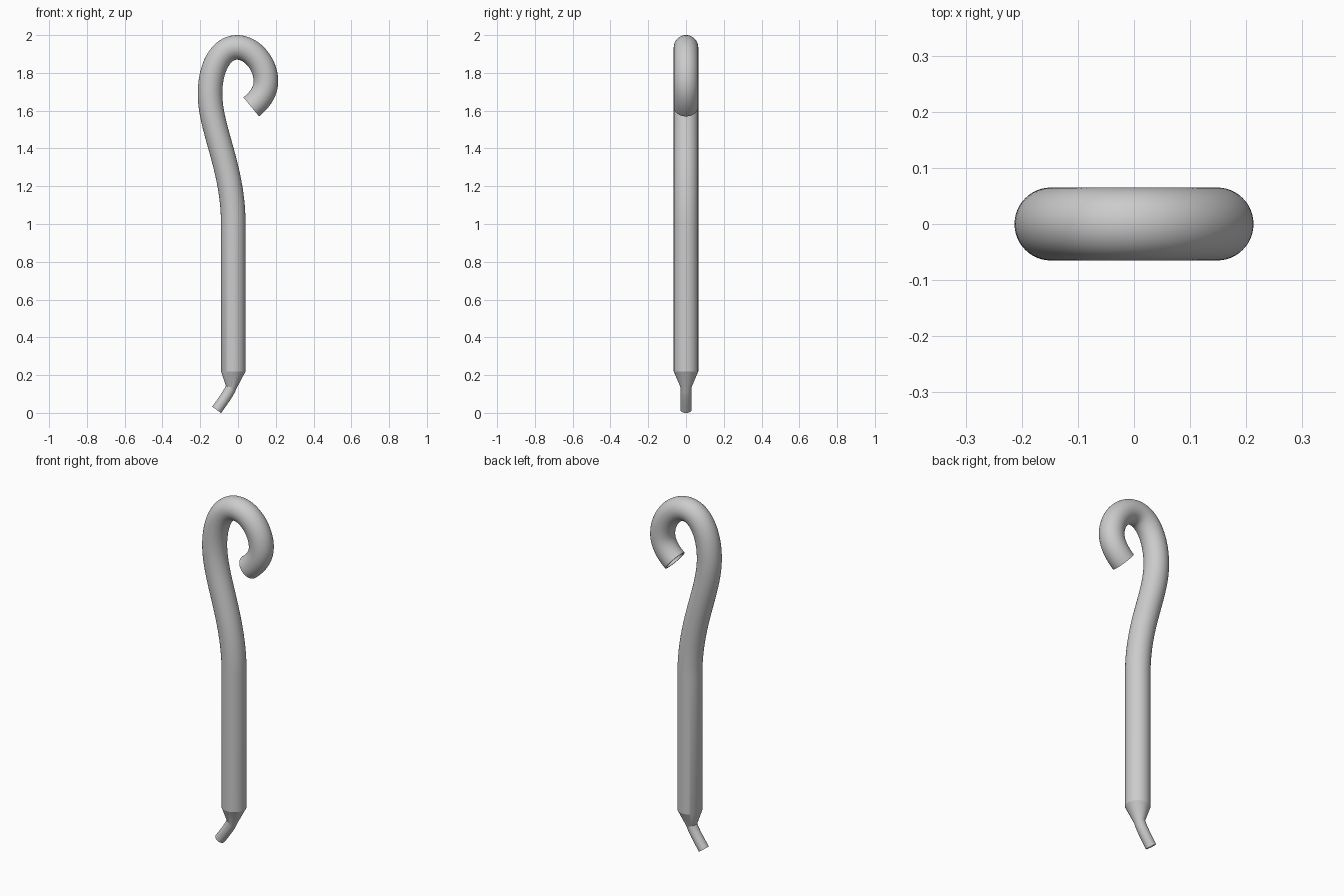
import bpy
import bmesh
from math import cos, sin, tau, radians
from mathutils import Vector
from mathutils.geometry import interpolate_bezier

cube = bpy.data.objects.get("Cube")
if cube:
    bpy.data.objects.remove(cube)

SHAFT_R, TIP_R, WALL, SIDES = 0.065, 0.029, 0.01, 48


def pt(x, z):
    return Vector((x, 0, z))


def bezier(a, ha, hb, b, steps):
    return interpolate_bezier(pt(*a), pt(*ha), pt(*hb), pt(*b), steps)


# Centre line: bent tip, cone, straight shaft, swan neck, hook
neck, shoulder, bend = (-0.037, 0.135), (-0.025, 0.22), (-0.025, 1.0)
left, top, right, end = (-0.148, 1.69), (-0.005, 1.935), (0.148, 1.755), (0.07, 1.62)
pieces = [
    bezier((-0.113, 0.016), (-0.088, 0.052), (-0.052, 0.098), neck, 10),
    [pt(*shoulder)],
    bezier(bend, (-0.025, 1.3), (-0.148, 1.50), left, 28),
    bezier(left, (-0.148, 1.83), (-0.09, 1.935), top, 20)[1:],
    bezier(top, (0.075, 1.935), (0.148, 1.845), right, 20)[1:],
    bezier(right, (0.148, 1.70), (0.112, 1.653), end, 14)[1:],
]
path = [p for piece in pieces for p in piece]
radii = [TIP_R] * len(pieces[0])
radii += [SHAFT_R] * (len(path) - len(radii))


def tangent(i):
    # The shoulder ring stays level; ends use one-sided differences
    if i == len(pieces[0]):
        return Vector((0, 0, 1))
    if i == len(pieces[0]) - 1:
        return Vector((0.3, 0, 0.95)).normalized()
    if i == len(pieces[0]) + 1:
        return Vector((0, 0, 1))
    return (path[min(i + 1, len(path) - 1)] - path[max(i - 1, 0)]).normalized()


# Hollow tube: rings go up the outside and back down the inside
bm = bmesh.new()


def ring(i, radius):
    side = Vector((0, 1, 0))
    across = side.cross(tangent(i))
    return [bm.verts.new(path[i] + radius * (across * cos(a) + side * sin(a)))
            for a in (tau * k / SIDES for k in range(SIDES))]


n = len(path)
rings = [ring(i, radii[i]) for i in range(n)]
rings += [ring(i, radii[i] - WALL) for i in reversed(range(n))]
for j, lower in enumerate(rings):
    upper = rings[(j + 1) % len(rings)]
    for k in range(SIDES):
        m = (k + 1) % SIDES
        bm.faces.new((lower[k], lower[m], upper[m], upper[k]))
bmesh.ops.recalc_face_normals(bm, faces=bm.faces)

mesh = bpy.data.meshes.new("hooked_tube")
bm.to_mesh(mesh)
bm.free()
tube = bpy.data.objects.new("hooked_tube", mesh)
bpy.context.collection.objects.link(tube)

# Plain grey finish
grey = bpy.data.materials.new("light_grey")
grey.use_nodes = True
grey.diffuse_color = (0.6, 0.6, 0.6, 1)
grey.node_tree.nodes["Principled BSDF"].inputs["Base Color"].default_value = (0.6, 0.6, 0.6, 1)
mesh.materials.append(grey)

bpy.ops.object.select_all(action="DESELECT")
tube.select_set(True)
bpy.context.view_layer.objects.active = tube
bpy.ops.object.shade_smooth_by_angle(angle=radians(20))
